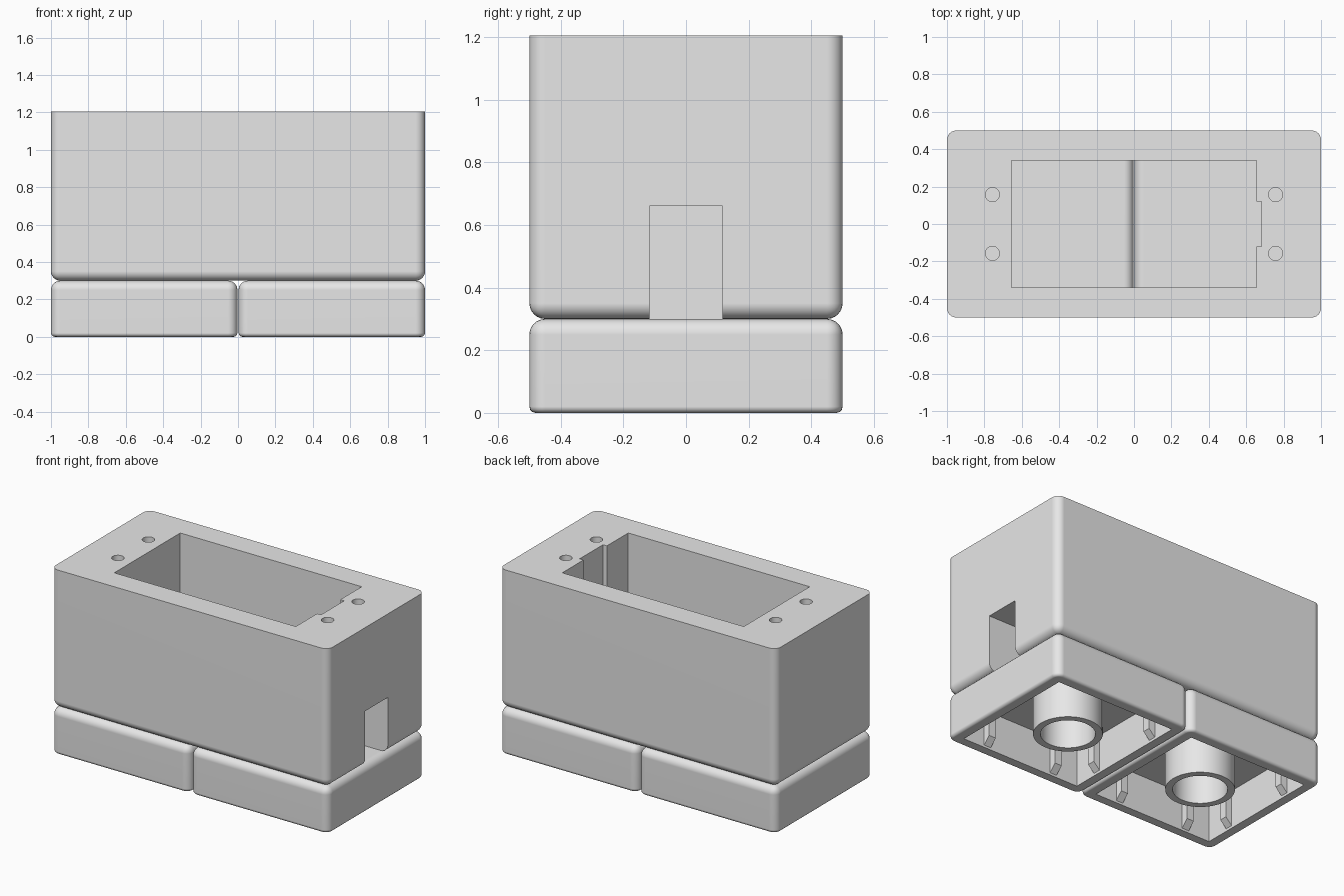
import bpy, bmesh, math
from mathutils import Vector

if "Cube" in bpy.data.objects:
    bpy.data.objects.remove(bpy.data.objects["Cube"], do_unlink=True)

grey = bpy.data.materials.new("plain_grey")
grey.use_nodes = True
GREY = (0.8, 0.8, 0.8, 1)
grey.diffuse_color = GREY
grey.node_tree.nodes["Principled BSDF"].inputs["Base Color"].default_value = GREY


def make_object(name, bm):
    bmesh.ops.recalc_face_normals(bm, faces=bm.faces[:])
    mesh = bpy.data.meshes.new(name)
    bm.to_mesh(mesh)
    bm.free()
    mesh.materials.append(grey)
    obj = bpy.data.objects.new(name, mesh)
    bpy.context.collection.objects.link(obj)
    return obj


def box_bmesh(low, high):
    bm = bmesh.new()
    bmesh.ops.create_cube(bm, size=1)
    low, high = Vector(low), Vector(high)
    for v in bm.verts:
        v.co = Vector([low[i] + (v.co[i] + 0.5) * (high[i] - low[i]) for i in range(3)])
    return bm


def bevel_where(bm, rule, width, segments):
    edges = [e for e in bm.edges if rule([v.co.z for v in e.verts])]
    bmesh.ops.bevel(bm, geom=edges, offset=width, segments=segments,
                    profile=0.5, affect='EDGES', clamp_overlap=True)


def box(name, low, high):
    return make_object(name, box_bmesh(low, high))


def cylinder(name, x, y, radius, z_low, z_high):
    bm = bmesh.new()
    bmesh.ops.create_cone(bm, cap_ends=True, segments=32, radius1=radius,
                          radius2=radius, depth=z_high - z_low)
    bmesh.ops.translate(bm, verts=bm.verts, vec=(x, y, (z_low + z_high) / 2))
    return make_object(name, bm)


def activate(obj):
    bpy.ops.object.select_all(action='DESELECT')
    obj.select_set(True)
    bpy.context.view_layer.objects.active = obj


def cut(obj, cutter):
    cutter.hide_render = True
    mod = obj.modifiers.new("cut", 'BOOLEAN')
    mod.operation = 'DIFFERENCE'
    mod.solver = 'EXACT'
    mod.object = cutter
    activate(obj)
    bpy.ops.object.modifier_apply(modifier=mod.name)
    bpy.data.objects.remove(cutter, do_unlink=True)


def smooth(obj):
    activate(obj)
    bpy.ops.object.shade_smooth_by_angle(angle=math.radians(35))
    mod = obj.modifiers.new("even_normals", 'WEIGHTED_NORMAL')
    mod.keep_sharp = True


SEAM, TOP, ROUND = 0.3, 1.205, 0.05

# Housing: rounded sides and underside, crisp top rim
bm = box_bmesh((-1, -0.5, SEAM), (1, 0.5, TOP))
bevel_where(bm, lambda z: min(z) < TOP - 0.01, ROUND, 6)
housing = make_object("housing", bm)

# Through opening, cable channel and side slot
cut(housing, box("opening_cutter", (-0.655, -0.34, 0.1), (0.655, 0.34, 1.4)))
cut(housing, box("channel_cutter", (0.5, -0.12, 0.1), (0.683, 0.12, 1.4)))
cut(housing, box("slot_cutter", (0.5, -0.117, 0.1), (1.2, 0.117, 0.66)))

# Screw holes
for x in (-0.757, 0.757):
    for y in (-0.157, 0.157):
        cut(housing, cylinder("screw_cutter", x, y, 0.0375, 0.75, 1.4))
smooth(housing)

WALL, CEILING = 0.07, 0.25


def build_brick(side, x_low, x_high):
    # Hollow shell with a rounded top and a slightly eased bottom rim
    bm = box_bmesh((x_low, -0.5, 0), (x_high, 0.5, SEAM))
    bevel_where(bm, lambda z: max(z) > 0.1, ROUND, 6)
    bevel_where(bm, lambda z: max(z) < 0.001, 0.02, 3)
    shell = make_object(side + "_brick", bm)
    cut(shell, box("cavity_cutter", (x_low + WALL, -0.5 + WALL, -0.1),
                   (x_high - WALL, 0.5 - WALL, CEILING)))
    smooth(shell)

    # Central tube, turned from a rectangular section
    mid = (x_low + x_high) / 2
    bm = bmesh.new()
    section = [bm.verts.new((mid + r, 0, z)) for r, z in
               ((0.16, 0), (0.203, 0), (0.203, CEILING + 0.01), (0.16, CEILING + 0.01))]
    edges = [bm.edges.new((section[i], section[(i + 1) % 4])) for i in range(4)]
    bmesh.ops.spin(bm, geom=section + edges, cent=(mid, 0, 0), axis=(0, 0, 1),
                   angle=math.tau, steps=40, use_merge=True)
    bmesh.ops.remove_doubles(bm, verts=bm.verts, dist=0.0001)
    smooth(make_object(side + "_tube", bm))

    # Gripping ribs, two on each inner wall, with a chamfered lower end
    inner, reach = 0.5 - WALL, 0.045
    profile = ((inner + 0.01, 0.015), (inner, 0.015), (inner - reach, 0.06),
               (inner - reach, CEILING + 0.01), (inner + 0.01, CEILING + 0.01))
    bm = bmesh.new()
    for quarter in range(4):
        turn = quarter * math.pi / 2
        c, s = math.cos(turn), math.sin(turn)
        for offset in (-0.25, 0.25):
            ends = []
            for t in (offset - 0.025, offset + 0.025):
                ends.append([bm.verts.new((mid + d * c - t * s, d * s + t * c, z))
                             for d, z in profile])
            bm.faces.new(ends[0])
            bm.faces.new(ends[1])
            for i in range(5):
                j = (i + 1) % 5
                bm.faces.new((ends[0][i], ends[0][j], ends[1][j], ends[1][i]))
    make_object(side + "_ribs", bm)


build_brick("left", 0.003, 1)
build_brick("right", -1, -0.003)
